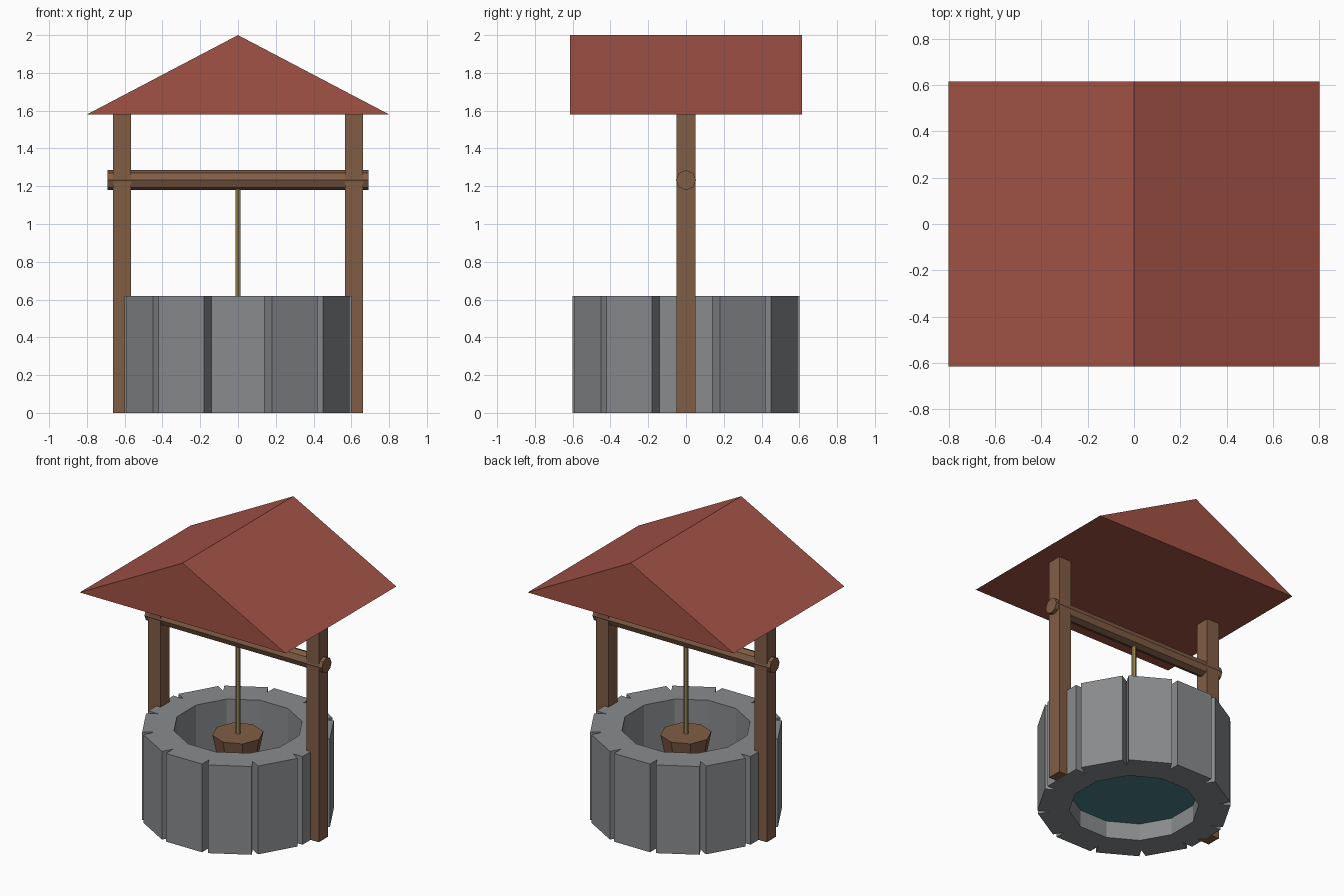
import bpy, bmesh, math
from mathutils import Matrix, Vector

if "Cube" in bpy.data.objects:
    bpy.data.objects.remove(bpy.data.objects["Cube"])


def material(name, rgb):
    m = bpy.data.materials.new(name)
    m.diffuse_color = (*rgb, 1)
    m.use_nodes = True
    m.node_tree.nodes["Principled BSDF"].inputs["Base Color"].default_value = m.diffuse_color
    return m


STONE = material("stone", (0.25, 0.26, 0.27))
WOOD = material("wood", (0.22, 0.11, 0.06))
ROOF = material("roof_red", (0.36, 0.085, 0.06))
ROPE = material("rope_tan", (0.32, 0.24, 0.09))
WATER = material("water_teal", (0.07, 0.22, 0.25))


def finish(name, bm, mat):
    bmesh.ops.recalc_face_normals(bm, faces=bm.faces[:])
    me = bpy.data.meshes.new(name)
    bm.to_mesh(me)
    bm.free()
    me.materials.append(mat)
    ob = bpy.data.objects.new(name, me)
    bpy.context.collection.objects.link(ob)
    return ob


def cone(name, mat, sides, r_low, r_top, length, centre, rot=Matrix()):
    bm = bmesh.new()
    bmesh.ops.create_cone(bm, cap_ends=True, segments=sides, radius1=r_low,
                          radius2=r_top, depth=length,
                          matrix=Matrix.Translation(centre) @ rot)
    return finish(name, bm, mat)


def box(name, mat, size, centre):
    bm = bmesh.new()
    bmesh.ops.create_cube(bm, size=1, matrix=Matrix.Translation(centre) @ Matrix.Diagonal((*size, 1)))
    return finish(name, bm, mat)


def extrude(bm, faces, vec):
    geo = bmesh.ops.extrude_face_region(bm, geom=faces, use_keep_orig=False)["geom"]
    bmesh.ops.translate(bm, vec=vec, verts=[g for g in geo if isinstance(g, bmesh.types.BMVert)])


# Stone wall: twelve block-shaped stones with V gaps where neighbours meet
N, HALF, OUT, INN, HIGH = 12, 0.14, 0.60, 0.40, 0.62
step = math.pi / N
tip_r, inn_r = HALF / math.sin(step), INN / math.cos(step)
bm = bmesh.new()
for i in range(N):
    rot = Matrix.Rotation(2 * step * i, 3, 'Z')
    c, s = math.cos(step), math.sin(step)
    outline = [(inn_r * c, -inn_r * s), (tip_r * c, -tip_r * s), (OUT, -HALF),
               (OUT, HALF), (tip_r * c, tip_r * s), (inn_r * c, inn_r * s)]
    bm.faces.new([bm.verts.new(rot @ Vector((x, y, 0))) for x, y in outline])
bmesh.ops.remove_doubles(bm, verts=bm.verts[:], dist=1e-4)
base = bm.faces[:]
top = bmesh.ops.duplicate(bm, geom=base)["geom"]
bmesh.ops.translate(bm, vec=(0, 0, HIGH), verts=[g for g in top if isinstance(g, bmesh.types.BMVert)])
rims = [e for e in bm.edges if e.is_boundary]
bmesh.ops.remove_doubles(bm, verts=bm.verts[:], dist=1e-5)
low = [e for e in rims if e.verts[0].co.z < 0.1]
high = {tuple(round(k, 3) for k in v.co.xy): v for v in bm.verts if v.co.z > 0.1}
for e in low:
    a, b = e.verts
    key = lambda v: tuple(round(k, 3) for k in v.co.xy)
    bm.faces.new((a, b, high[key(b)], high[key(a)]))
finish("stone_wall", bm, STONE)

# Water inside the shaft
cone("water", WATER, N, inn_r, inn_r, 0.03, (0, 0, 0.135), Matrix.Rotation(step, 4, 'Z'))

# Posts
for side, x in (("left", -0.615), ("right", 0.615)):
    box(side + "_post", WOOD, (0.096, 0.1, 1.585), (x, 0, 0.7925))

# Winding beam, rope and bucket
cone("winding_beam", WOOD, 8, 0.053, 0.053, 1.38, (0, 0, 1.232), Matrix.Rotation(math.pi / 2, 4, 'Y'))
cone("rope", ROPE, 6, 0.015, 0.015, 0.66, (0, 0, 0.89))
cone("bucket", WOOD, 8, 0.12, 0.165, 0.22, (0, 0, 0.46))

# Gable roof: solid triangular prism
bm = bmesh.new()
gable = bm.faces.new([bm.verts.new((x, -0.615, z)) for x, z in ((-0.8, 1.58), (0.8, 1.58), (0, 2.0))])
back = bmesh.ops.extrude_face_region(bm, geom=[gable], use_keep_orig=True)["geom"]
bmesh.ops.translate(bm, vec=(0, 1.23, 0), verts=[g for g in back if isinstance(g, bmesh.types.BMVert)])
finish("gable_roof", bm, ROOF)
